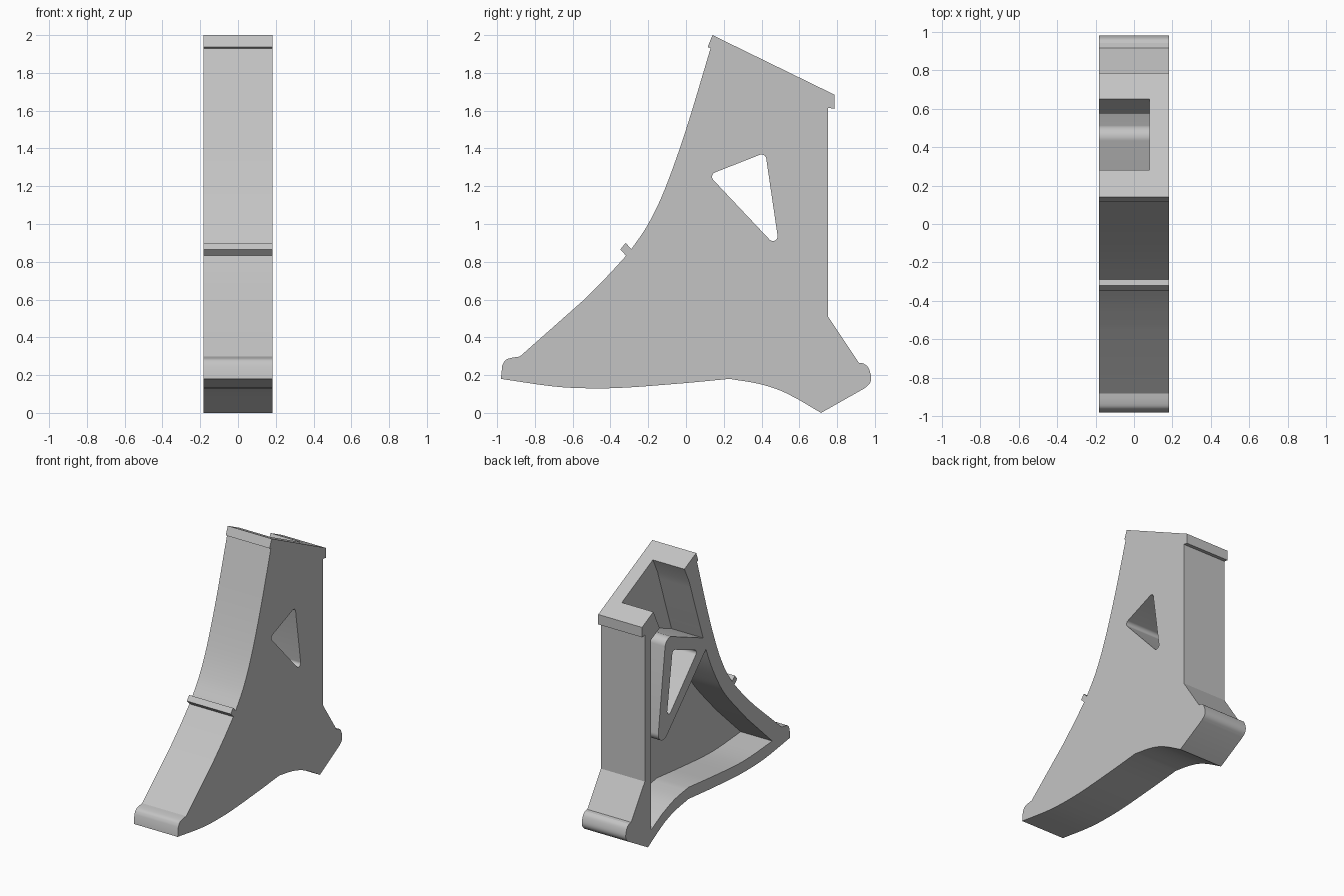
import bpy, bmesh, math
from mathutils import Vector
from mathutils.geometry import convex_hull_2d

cube = bpy.data.objects.get("Cube")
if cube:
    bpy.data.objects.remove(cube)

HALF = 0.183        # half the width along x
PLATE = 0.08        # inner face of the closed side plate

grey = bpy.data.materials.new("plain_grey")
grey.use_nodes = True
grey.diffuse_color = (0.55, 0.55, 0.55, 1)
grey.node_tree.nodes["Principled BSDF"].inputs["Base Color"].default_value = grey.diffuse_color


def smooth_path(points, steps=6):
    """Catmull-Rom curve through the (y, z) points."""
    p = [Vector(q) for q in points]
    p = [2 * p[0] - p[1]] + p + [2 * p[-1] - p[-2]]
    out = []
    for a, b, c, d in zip(p, p[1:], p[2:], p[3:]):
        for i in range(steps):
            t = i / steps
            out.append(0.5 * (2 * b + (c - a) * t + (2 * a - 5 * b + 4 * c - d) * t * t
                              + (3 * b - a - 3 * c + d) * t ** 3))
    return out + [p[-2]]


def rounded_triangle(centres, r, n=40):
    """Hull of three circles."""
    pts = [Vector((y + r * math.cos(2 * math.pi * i / n), z + r * math.sin(2 * math.pi * i / n)))
           for y, z in centres for i in range(n)]
    return [pts[i] for i in convex_hull_2d(pts)]


def prism(name, outline, x0, x1):
    """Extrude a (y, z) outline along x."""
    bm = bmesh.new()
    face = bm.faces.new([bm.verts.new((x0, p[0], p[1])) for p in outline])
    top = bmesh.ops.extrude_face_region(bm, geom=[face])["geom"]
    bmesh.ops.translate(bm, vec=(x1 - x0, 0, 0),
                        verts=[g for g in top if isinstance(g, bmesh.types.BMVert)])
    bmesh.ops.recalc_face_normals(bm, faces=bm.faces)
    mesh = bpy.data.meshes.new(name)
    bm.to_mesh(mesh)
    bm.free()
    mesh.materials.append(grey)
    obj = bpy.data.objects.new(name, mesh)
    bpy.context.collection.objects.link(obj)
    return obj


def combine(target, tool, operation):
    mod = target.modifiers.new(operation, 'BOOLEAN')
    mod.operation, mod.object, mod.solver = operation, tool, 'EXACT'
    bpy.context.view_layer.objects.active = target
    bpy.ops.object.modifier_apply(modifier=mod.name)
    bpy.data.objects.remove(tool)


# Outer profile: rim, back wall, heel, arched underside, toe, sloping front with rib
outer = [(0.14, 2.0), (0.785, 1.685), (0.785, 1.61), (0.752, 1.615), (0.752, 0.51), (0.915, 0.265)]
outer += smooth_path([(0.94, 0.262), (0.965, 0.24), (0.98, 0.19), (0.972, 0.155), (0.945, 0.13)], 4)
outer += [(0.715, 0.0)]
outer += smooth_path([(0.6, 0.068), (0.5, 0.118), (0.38, 0.155), (0.23, 0.18)], 4)
outer += smooth_path([(0, 0.158), (-0.3, 0.135), (-0.5, 0.13), (-0.7, 0.14), (-0.98, 0.18)])
outer += smooth_path([(-0.973, 0.25), (-0.955, 0.28), (-0.92, 0.292), (-0.88, 0.298)], 3)
outer += smooth_path([(-0.55, 0.59), (-0.42, 0.72), (-0.317, 0.832)], 4)
outer += [(-0.348, 0.865), (-0.32, 0.9)]
outer += smooth_path([(-0.289, 0.867), (-0.2, 1.0), (-0.11, 1.19), (0, 1.5), (0.13, 1.93)])
outer += [(0.115, 1.937)]

# Cavity: open at the side and through the slanted top
cavity = [(0.36, 2.09), (0.73, 1.91), (0.575, 1.6), (0.68, 1.55), (0.68, 0.115)]
cavity += smooth_path([(0.55, 0.185), (0.4, 0.24), (0.23, 0.268)], 4)
cavity += smooth_path([(0, 0.245), (-0.3, 0.22), (-0.5, 0.217), (-0.766, 0.236)])
cavity += smooth_path([(-0.47, 0.515), (-0.22, 0.785), (-0.1, 0.965), (0, 1.17), (0.11, 1.48), (0.225, 1.82)])

body = prism("bracket_body", outer, -HALF, HALF)
combine(body, prism("cavity_cutter", cavity, -HALF - 0.1, PLATE), 'DIFFERENCE')

# Triangular boss with its through hole
boss = rounded_triangle([(0.07, 1.268), (0.452, 1.425), (0.532, 0.8)], 0.06)
hole = rounded_triangle([(0.163, 1.25), (0.4, 1.343), (0.46, 0.935)], 0.025)
combine(body, prism("boss", boss, -HALF, PLATE + 0.04), 'UNION')
combine(body, prism("hole_cutter", hole, -HALF - 0.1, HALF + 0.1), 'DIFFERENCE')

bpy.ops.object.select_all(action='DESELECT')
body.select_set(True)
bpy.context.view_layer.objects.active = body
bpy.ops.object.shade_smooth_by_angle(angle=math.radians(25))
